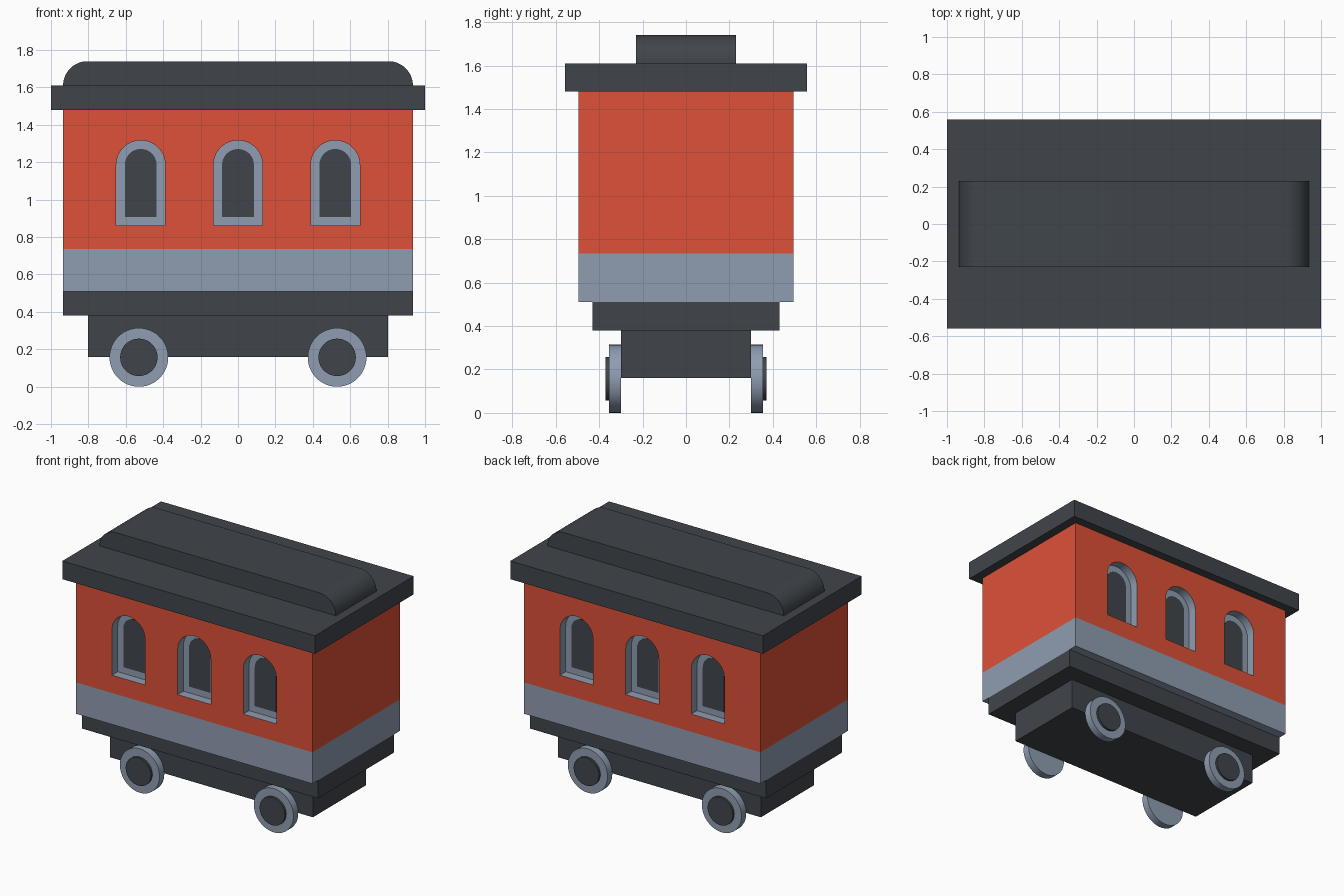
import bpy, bmesh, math

if "Cube" in bpy.data.objects:
    bpy.data.objects.remove(bpy.data.objects["Cube"])


def material(name, color):
    m = bpy.data.materials.new(name)
    m.diffuse_color = (*color, 1)
    m.use_nodes = True
    m.node_tree.nodes["Principled BSDF"].inputs["Base Color"].default_value = m.diffuse_color
    return m


DARK = material("dark_grey", (0.051, 0.060, 0.070))
STEEL = material("blue_grey", (0.275, 0.337, 0.440))
RED = material("red", (0.723, 0.082, 0.040))


def prism(name, profile, y0, y1, mats, index=0):
    """Extrude a closed (x, z) profile from y0 to y1."""
    bm = bmesh.new()
    face = bm.faces.new([bm.verts.new((x, y0, z)) for x, z in profile])
    ext = bmesh.ops.extrude_face_region(bm, geom=[face])["geom"]
    verts = [v for v in ext if isinstance(v, bmesh.types.BMVert)]
    bmesh.ops.translate(bm, verts=verts, vec=(0, y1 - y0, 0))
    bmesh.ops.recalc_face_normals(bm, faces=bm.faces)
    for f in bm.faces:
        f.material_index = index
    me = bpy.data.meshes.new(name)
    bm.to_mesh(me)
    bm.free()
    for m in mats:
        me.materials.append(m)
    ob = bpy.data.objects.new(name, me)
    bpy.context.collection.objects.link(ob)
    return ob


def activate(ob):
    bpy.ops.object.select_all(action='DESELECT')
    ob.select_set(True)
    bpy.context.view_layer.objects.active = ob


def smooth(ob):
    activate(ob)
    bpy.ops.object.shade_smooth_by_angle(angle=math.radians(30))


def arc(cx, cz, r, a0, a1, n):
    return [(cx + r * math.cos(math.radians(a0 + (a1 - a0) * i / n)),
             cz + r * math.sin(math.radians(a0 + (a1 - a0) * i / n))) for i in range(n + 1)]


def box(name, hx, hy, z0, z1, mats):
    return prism(name, [(-hx, z0), (hx, z0), (hx, z1), (-hx, z1)], -hy, hy, mats)


def arch(cx, half, z0, z1):
    return [(cx - half, z0), (cx + half, z0)] + arc(cx, z1 - half, half, 0, 180, 24)


# Stacked body sections
box("bogie_frame", 0.803, 0.30, 0.16, 0.38, [DARK])
box("underframe", 0.935, 0.43, 0.38, 0.51, [DARK])
box("lower_band", 0.935, 0.495, 0.51, 0.735, [STEEL])
cabin = box("cabin", 0.935, 0.495, 0.735, 1.48, [RED, STEEL])
box("roof_slab", 1.0, 0.558, 1.48, 1.61, [DARK])

# Raised roof with rounded ends
R = 0.13
raised = arc(0.935 - R, 1.61, R, 0, 90, 16) + arc(-0.935 + R, 1.61, R, 90, 180, 16)
smooth(prism("raised_roof", raised, -0.23, 0.23, [DARK]))

# Recessed arched windows on both sides
for side in (-1, 1):
    for i, cx in enumerate((-0.52, 0, 0.52)):
        cutter = prism("window_cutter", arch(cx, 0.131, 0.862, 1.317),
                       side * 0.43, side * 0.6, [RED, STEEL], 1)
        cutter.hide_render = True
        activate(cabin)
        mod = cabin.modifiers.new("window", 'BOOLEAN')
        mod.operation = 'DIFFERENCE'
        mod.solver = 'EXACT'
        mod.object = cutter
        bpy.ops.object.modifier_apply(modifier=mod.name)
        bpy.data.objects.remove(cutter)
        prism(f"window_pane_{'front' if side < 0 else 'back'}_{i + 1}",
              arch(cx, 0.085, 0.908, 1.271), side * 0.42, side * 0.432, [DARK])
smooth(cabin)

# Wheels with protruding hubs
for side in (-1, 1):
    for cx in (-0.53, 0.53):
        tag = f"{'front' if side < 0 else 'back'}_{'left' if cx < 0 else 'right'}"
        for part, r, y0, y1, mat in (("wheel", 0.157, 0.30, 0.354, STEEL),
                                     ("hub", 0.10, 0.35, 0.37, DARK)):
            ring = arc(cx, 0.157, r, 0, 360, 48)[:-1]
            smooth(prism(f"{part}_{tag}", ring, side * y0, side * y1, [mat]))
